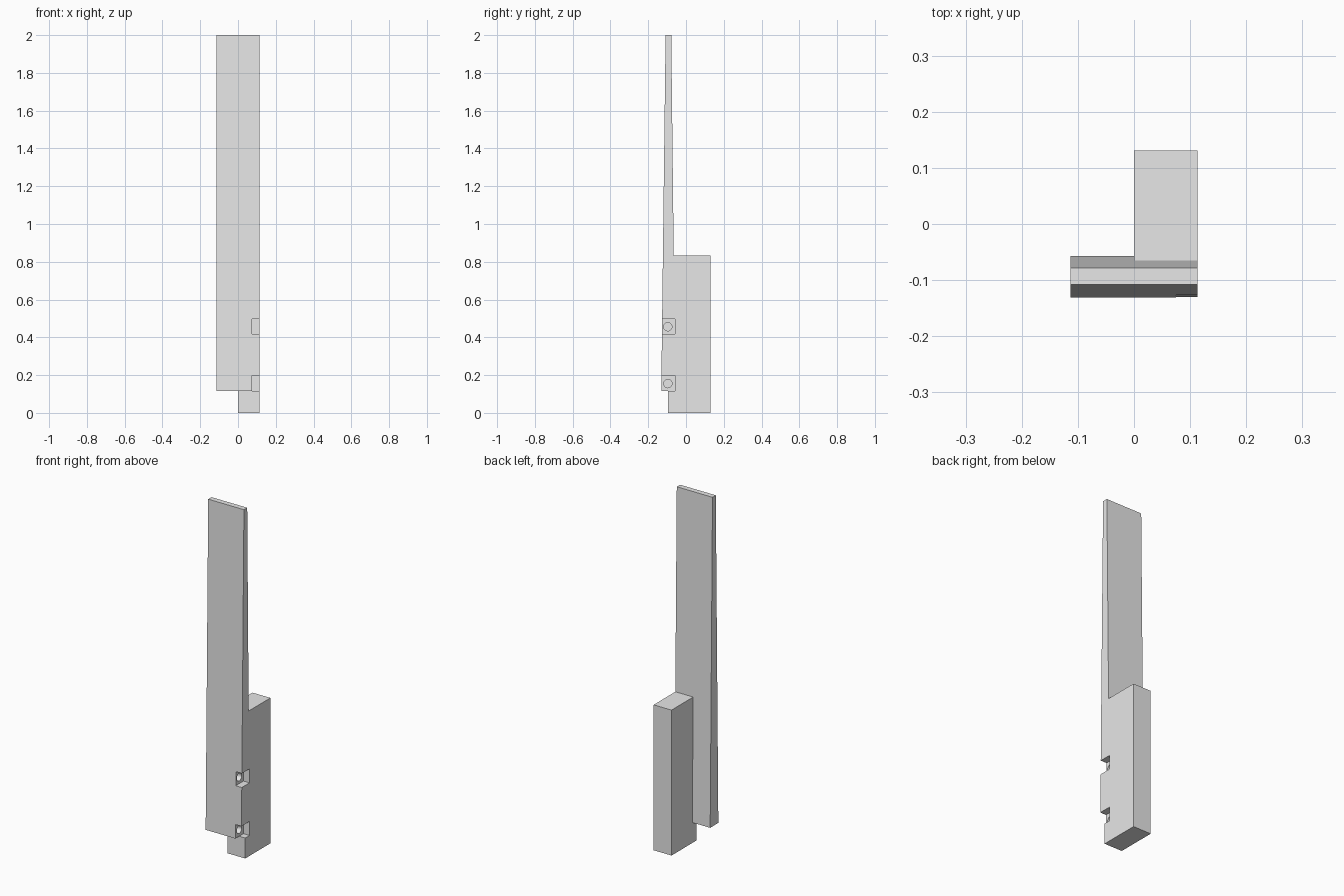
import bpy
import bmesh
from mathutils import Matrix, Vector

cube = bpy.data.objects.get("Cube")
if cube:
    bpy.data.objects.remove(cube, do_unlink=True)

grey = bpy.data.materials.new("light_grey")
grey.use_nodes = True
COLOR = (0.8, 0.8, 0.8, 1)
grey.diffuse_color = COLOR
grey.node_tree.nodes["Principled BSDF"].inputs["Base Color"].default_value = COLOR


def link(name, bm):
    mesh = bpy.data.meshes.new(name)
    bmesh.ops.recalc_face_normals(bm, faces=bm.faces)
    bm.to_mesh(mesh)
    bm.free()
    mesh.materials.append(grey)
    obj = bpy.data.objects.new(name, mesh)
    bpy.context.collection.objects.link(obj)
    return obj


def prism(name, x0, x1, profile):
    """Extrude a side (y, z) profile along x."""
    bm = bmesh.new()
    face = bm.faces.new([bm.verts.new((x0, y, z)) for y, z in profile])
    out = bmesh.ops.extrude_face_region(bm, geom=[face])
    verts = [g for g in out["geom"] if isinstance(g, bmesh.types.BMVert)]
    bmesh.ops.translate(bm, verts=verts, vec=Vector((x1 - x0, 0, 0)))
    return link(name, bm)


def box(name, x0, x1, y0, y1, z0, z1):
    return prism(name, x0, x1, [(y0, z0), (y1, z0), (y1, z1), (y0, z1)])


def bore(name, x0, x1, y, z, radius):
    bm = bmesh.new()
    place = Matrix.Translation(((x0 + x1) / 2, y, z)) @ Matrix.Rotation(1.5707963, 4, "Y")
    bmesh.ops.create_cone(bm, cap_ends=True, segments=32, radius1=radius,
                          radius2=radius, depth=x1 - x0, matrix=place)
    return link(name, bm)


def combine(target, other, operation):
    """Apply a boolean and discard the operand."""
    other.hide_render = True
    mod = target.modifiers.new(operation.lower(), "BOOLEAN")
    mod.operation = operation
    mod.solver = "EXACT"
    mod.object = other
    bpy.context.view_layer.objects.active = target
    bpy.ops.object.modifier_apply(modifier=mod.name)
    bpy.data.objects.remove(other, do_unlink=True)


HALF = 0.113

# Tapered upright board joined to the solid foot block behind it
post = prism("tapered_post", -HALF, HALF,
             [(-0.131, 0.117), (-0.057, 0.117), (-0.078, 2.0), (-0.108, 2.0)])
block = box("foot_block", 0, HALF, -0.096, 0.131, 0, 0.832)
combine(post, block, "UNION")

# Square bolt pockets in the side edge, each with a blind bolt hole
for bottom in (0.117, 0.418):
    pocket = box("pocket_cutter", 0.075, 0.2, -0.2, -0.057, bottom, bottom + 0.08)
    combine(post, pocket, "DIFFERENCE")
    hole = bore("hole_cutter", 0.0, 0.09, -0.096, bottom + 0.038, 0.022)
    combine(post, hole, "DIFFERENCE")
